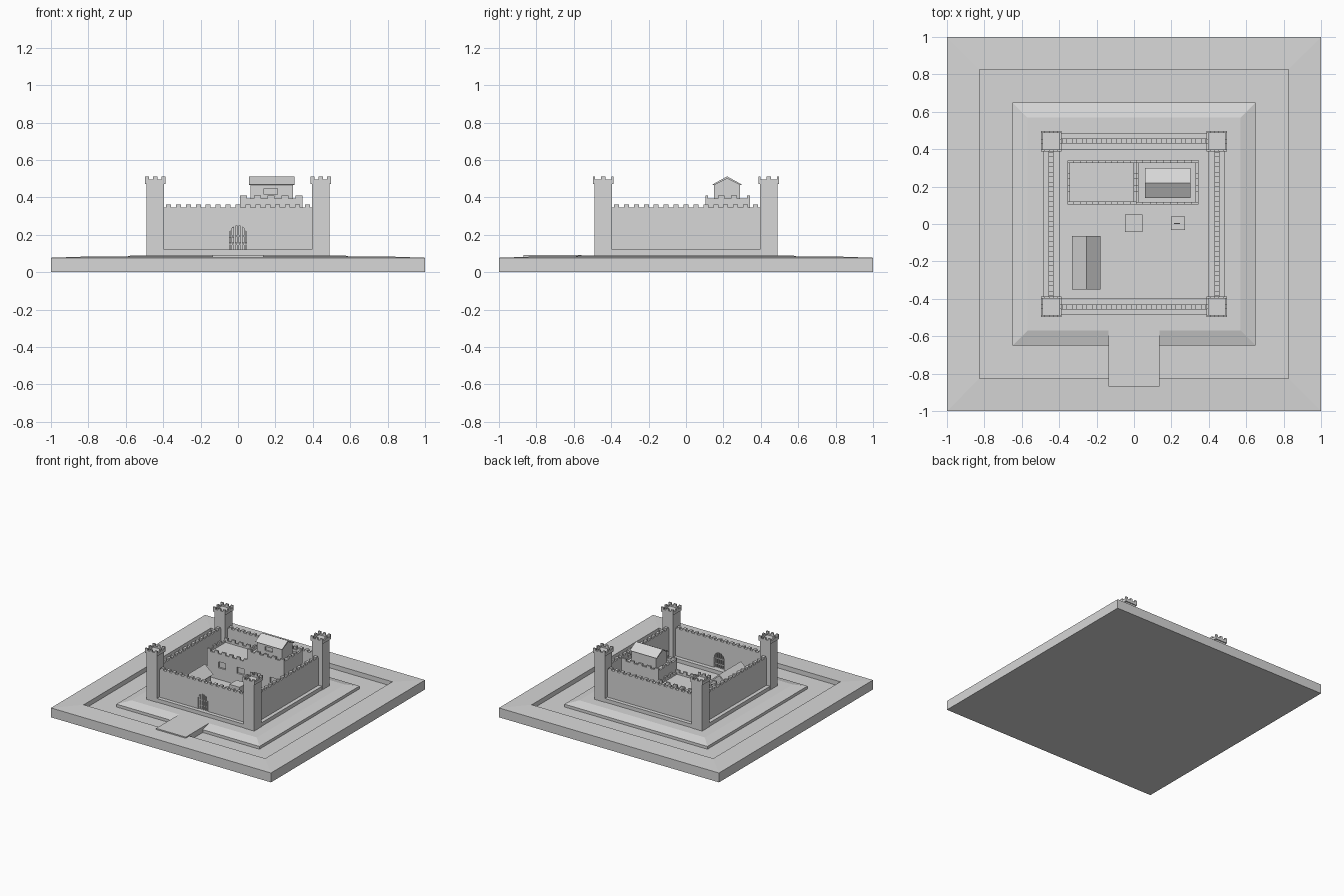
import bpy, bmesh, math
from mathutils import Vector

if "Cube" in bpy.data.objects:
    bpy.data.objects.remove(bpy.data.objects["Cube"])

stone = bpy.data.materials.new("grey stone")
stone.diffuse_color = (0.68, 0.68, 0.68, 1)
stone.use_nodes = True
stone.node_tree.nodes["Principled BSDF"].inputs["Base Color"].default_value = stone.diffuse_color


def finish(bm, name):
    bmesh.ops.recalc_face_normals(bm, faces=bm.faces)
    me = bpy.data.meshes.new(name)
    bm.to_mesh(me)
    bm.free()
    me.materials.append(stone)
    ob = bpy.data.objects.new(name, me)
    bpy.context.collection.objects.link(ob)
    return ob


def add_box(bm, x0, x1, y0, y1, z0, z1):
    vs = bmesh.ops.create_cube(bm, size=1)["verts"]
    for v in vs:
        v.co = Vector(((x0 + x1) / 2 + v.co.x * (x1 - x0),
                       (y0 + y1) / 2 + v.co.y * (y1 - y0),
                       (z0 + z1) / 2 + v.co.z * (z1 - z0)))


def boxes(name, *specs):
    bm = bmesh.new()
    for s in specs:
        add_box(bm, *s)
    return finish(bm, name)


def prism(name, pts, axis, a, b):
    """Extrude a (u, z) profile along 'x' or 'y' from a to b."""
    bm = bmesh.new()
    place = (lambda u, z: (a, u, z)) if axis == "x" else (lambda u, z: (u, a, z))
    f = bm.faces.new([bm.verts.new(place(u, z)) for u, z in pts])
    ext = bmesh.ops.extrude_face_region(bm, geom=[f])["geom"]
    d = Vector((b - a, 0, 0)) if axis == "x" else Vector((0, b - a, 0))
    bmesh.ops.translate(bm, vec=d, verts=[g for g in ext if isinstance(g, bmesh.types.BMVert)])
    return finish(bm, name)


def merlon_row(a, b, n):
    """n merlons from a to b with gaps between, starting and ending on a merlon."""
    step = (b - a) / (2 * n - 1)
    return [(a + 2 * i * step, a + (2 * i + 1) * step) for i in range(n)]


def parapet(name, x0, x1, y0, y1, t, z0, z1, z2, nx, ny):
    """Rectangular parapet wall z0-z1 with merlons up to z2."""
    s = []
    for a, b in ((y0, y0 + t), (y1 - t, y1)):
        s.append((x0, x1, a, b, z0, z1))
        s += [(p, q, a, b, z1, z2) for p, q in merlon_row(x0, x1, nx)]
    for a, b in ((x0, x0 + t), (x1 - t, x1)):
        s.append((a, b, y0 + t, y1 - t, z0, z1))
        s += [(a, b, p, q, z1, z2) for p, q in merlon_row(y0, y1, ny)[1:-1]]
    return boxes(name, *s)


def cut(ob, *specs):
    c = boxes(ob.name + "_cutter", *specs)
    c.hide_render = True
    c.hide_viewport = True
    m = ob.modifiers.new("window recesses", "BOOLEAN")
    m.object = c
    m.solver = "EXACT"


# Ground with moat and raised island: nested square rings
bm = bmesh.new()
rings = []
for r, z in ((1, 0), (1, .077), (.825, .083), (.825, .045), (.65, .045), (.65, .068), (.57, .09)):
    rings.append([bm.verts.new((sx * r, sy * r, z)) for sx, sy in ((-1, -1), (1, -1), (1, 1), (-1, 1))])
for lo, hi in zip(rings, rings[1:]):
    for i in range(4):
        j = (i + 1) % 4
        bm.faces.new((lo[i], lo[j], hi[j], hi[i]))
bm.faces.new(rings[0])
bm.faces.new(rings[-1])
finish(bm, "ground_and_moat")

# Causeway over the moat
boxes("causeway", (-.135, .135, -.87, -.56, .04, .091))

# Wall footing, corner to corner
boxes("wall_footing",
      (-.4, .4, -.487, -.397, .085, .12), (-.4, .4, .397, .487, .085, .12),
      (-.487, -.397, -.4, .4, .085, .12), (.397, .487, -.4, .4, .085, .12))

# Curtain walls, the front one with an arched gateway
WI, WO, WT, MT = .43, .456, .347, .361
arch = [(.045 * math.cos(math.pi * i / 8), .2 + .05 * math.sin(math.pi * i / 8)) for i in range(9)]
prism("front_wall", [(-.4, .1), (-.4, WT), (.4, WT), (.4, .1), (.045, .1)] + arch + [(-.045, .1)],
      "y", -WO, -WI)
boxes("back_wall", (-.4, .4, WI, WO, .1, WT))
for sx, name in ((-1, "left_wall"), (1, "right_wall")):
    a, b = sorted((sx * WI, sx * WO))
    boxes(name, (a, b, -.4, .4, .1, WT))
row = merlon_row(-.385, .385, 15)
specs = []
for a, b in ((-WO, -WI), (WI, WO)):
    specs += [(p, q, a, b, WT, MT) for p, q in row]
    specs += [(a, b, p, q, WT, MT) for p, q in row]
boxes("wall_merlons", *specs)

# Portcullis bars
bars = [(x - .005, x + .005, -.452, -.44, .11, .2 + .05 * math.sqrt(1 - (x / .046) ** 2))
        for x in (-.036, -.018, 0, .018, .036)]
bars += [(-.045, .045, -.449, -.443, z, z + .007) for z in (.145, .19)]
boxes("portcullis", *bars)

# Corner towers
T = .4425
for sx in (-1, 1):
    for sy in (-1, 1):
        cx, cy = sx * T, sy * T
        boxes("tower_shaft", (cx - .0475, cx + .0475, cy - .0475, cy + .0475, .085, .476))
        boxes("tower_cap", (cx - .055, cx + .055, cy - .055, cy + .055, .472, .484))
        parapet("tower_parapet", cx - .055, cx + .055, cy - .055, cy + .055, .012,
                .484, .496, .512, 3, 3)

# Keep: low hall on the left, tall block on the right
hall = boxes("low_hall", (-.355, .012, .105, .34, .085, .285))
cut(hall, *[(x - .032, x + .032, .09, .12, .185, .235) for x in (-.22, -.05)])
parapet("low_hall_parapet", -.355, .012, .105, .34, .014, .28, .3, .32, 6, 4)
block = boxes("tall_block", (.01, .345, .103, .342, .085, .375))
cut(block, *[(x - .032, x + .032, .09, .118, .185, .235) for x in (.1, .25)])
parapet("tall_block_parapet", .01, .345, .103, .342, .015, .37, .394, .411, 5, 4)

# Gabled house on top of the tall block
house = prism("roof_house", [(.15, .37), (.15, .47), (.22, .5), (.29, .47), (.29, .37)], "x", .068, .293)
cut(house, (.14, .21, .14, .162, .415, .447))
prism("house_roof", [(.14, .468), (.22, .512), (.3, .468), (.3, .477)][:3] +
      [(.3, .468), (.29, .465), (.22, .5), (.15, .465)], "x", .058, .302)

# Barn in the courtyard
prism("barn", [(-.315, .085), (-.315, .22), (-.255, .27), (-.195, .22), (-.195, .085)], "y", -.34, -.075)
prism("barn_roof", [(-.332, .215), (-.255, .28), (-.178, .215), (-.19, .212), (-.255, .265), (-.32, .212)],
      "y", -.35, -.065)

# Small courtyard structures
boxes("courtyard_block", (-.048, .045, -.043, .05, .085, .16))
boxes("well", (.198, .272, -.033, .04, .085, .13), (.213, .245, 0, .006, .13, .145))
